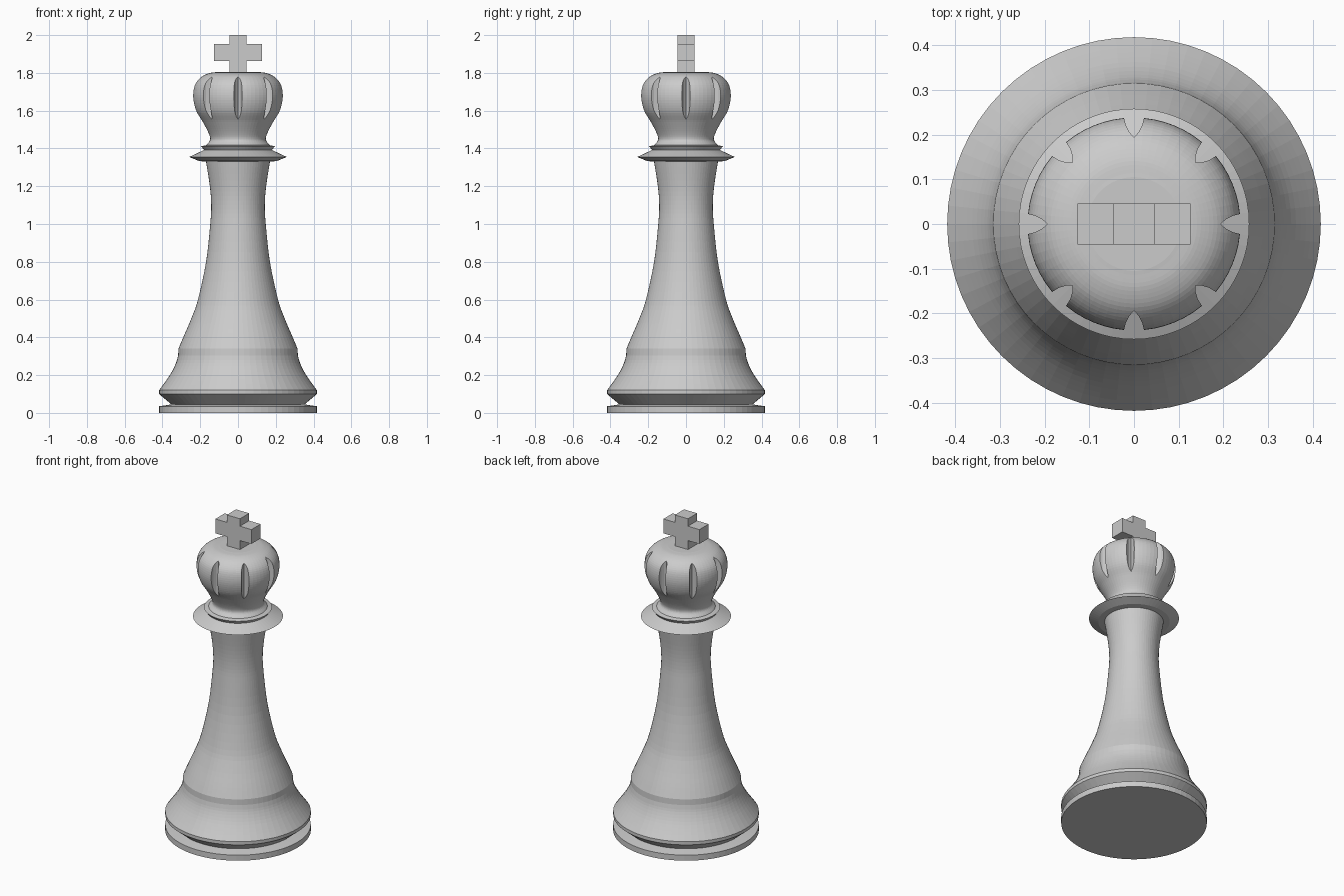
import bpy, bmesh
from math import sin, cos, pi
from mathutils import Vector

if "Cube" in bpy.data.objects:
    bpy.data.objects.remove(bpy.data.objects["Cube"])

SEGMENTS = 64


def curve(points, steps=5):
    """Smooth (radius, z) curve through the points."""
    p = [Vector(q) for q in points]
    p = [2 * p[0] - p[1]] + p + [2 * p[-1] - p[-2]]
    out = []
    for a, b, c, d in zip(p, p[1:], p[2:], p[3:]):
        for i in range(steps):
            t = i / steps
            out.append(0.5 * (2 * b + (c - a) * t + (2 * a - 5 * b + 4 * c - d) * t ** 2
                              + (3 * b - a - 3 * c + d) * t ** 3))
    return [tuple(v) for v in out] + [tuple(points[-1])]


def finish(name, bm):
    bmesh.ops.recalc_face_normals(bm, faces=bm.faces[:])
    mesh = bpy.data.meshes.new(name)
    bm.to_mesh(mesh)
    bm.free()
    obj = bpy.data.objects.new(name, mesh)
    bpy.context.collection.objects.link(obj)
    return obj


def lathe(name, profile):
    """Closed solid turned around the z axis."""
    bm = bmesh.new()
    rings = [[bm.verts.new((r * cos(2 * pi * i / SEGMENTS), r * sin(2 * pi * i / SEGMENTS), z))
              for i in range(SEGMENTS)] for r, z in profile]
    for lo, hi in zip(rings, rings[1:]):
        for i in range(SEGMENTS):
            j = (i + 1) % SEGMENTS
            bm.faces.new((lo[i], lo[j], hi[j], hi[i]))
    bm.faces.new(rings[0][::-1])
    bm.faces.new(rings[-1])
    return finish(name, bm)


def prism(bm, outline, offset):
    """Extrude a flat outline along the offset."""
    face = bm.faces.new([bm.verts.new(p) for p in outline])
    ext = bmesh.ops.extrude_face_region(bm, geom=[face], use_keep_orig=True)
    bmesh.ops.translate(bm, vec=offset,
                        verts=[v for v in ext["geom"] if isinstance(v, bmesh.types.BMVert)])


# Base disc, flared foot and tapered stem
foot = curve([(0.418, 0.12), (0.385, 0.165), (0.352, 0.215), (0.328, 0.265), (0.317, 0.305)], 3)
stem = curve([(0.315, 0.34), (0.29, 0.40), (0.247, 0.50), (0.212, 0.60), (0.169, 0.80),
              (0.147, 1.0), (0.142, 1.1), (0.149, 1.2), (0.17, 1.335)], 4)
lathe("base_and_stem", [(0.418, 0), (0.418, 0.035), (0.352, 0.045), (0.418, 0.10)] + foot + stem)

# Collar with a small ring above it
lathe("collar", [(0.165, 1.33), (0.205, 1.333), (0.258, 1.355), (0.19, 1.387),
                 (0.18, 1.392), (0.195, 1.412), (0.165, 1.418)])

# Bulbous crown
crown = lathe("crown", [(0.175, 1.41)] + curve(
    [(0.168, 1.418), (0.148, 1.445), (0.155, 1.48), (0.186, 1.54), (0.222, 1.60), (0.238, 1.67),
     (0.229, 1.735), (0.195, 1.778), (0.15, 1.799), (0.105, 1.805)]))

# Eight pointed vertical grooves cut into the crown
half = [(0.205, 0.010), (0.22, 0.018), (0.24, 0.023), (0.27, 0.024)]
lens = [(0.194, 0)] + half + [(r, -w) for r, w in reversed(half)]
bm = bmesh.new()
for k in range(8):
    c, s = cos(k * pi / 4), sin(k * pi / 4)
    prism(bm, [(r * c - w * s, r * s + w * c, 1.45) for r, w in lens], (0, 0, 0.37))
cutter = finish("groove_cutter", bm)
cutter.hide_render = True
mod = crown.modifiers.new("grooves", "BOOLEAN")
mod.operation, mod.solver, mod.object = "DIFFERENCE", "EXACT", cutter
bpy.context.view_layer.objects.active = crown
bpy.ops.object.modifier_apply(modifier=mod.name)
bpy.data.objects.remove(cutter)

# Cross finial
a, w, lo, hi = 0.046, 0.126, 1.862, 1.953
right = [(a, 1.79), (a, lo), (w, lo), (w, hi), (a, hi), (a, 2.0)]
outline = right + [(-x, z) for x, z in reversed(right)]
bm = bmesh.new()
prism(bm, [(x, -a, z) for x, z in outline], (0, 2 * a, 0))
finish("cross", bm)
